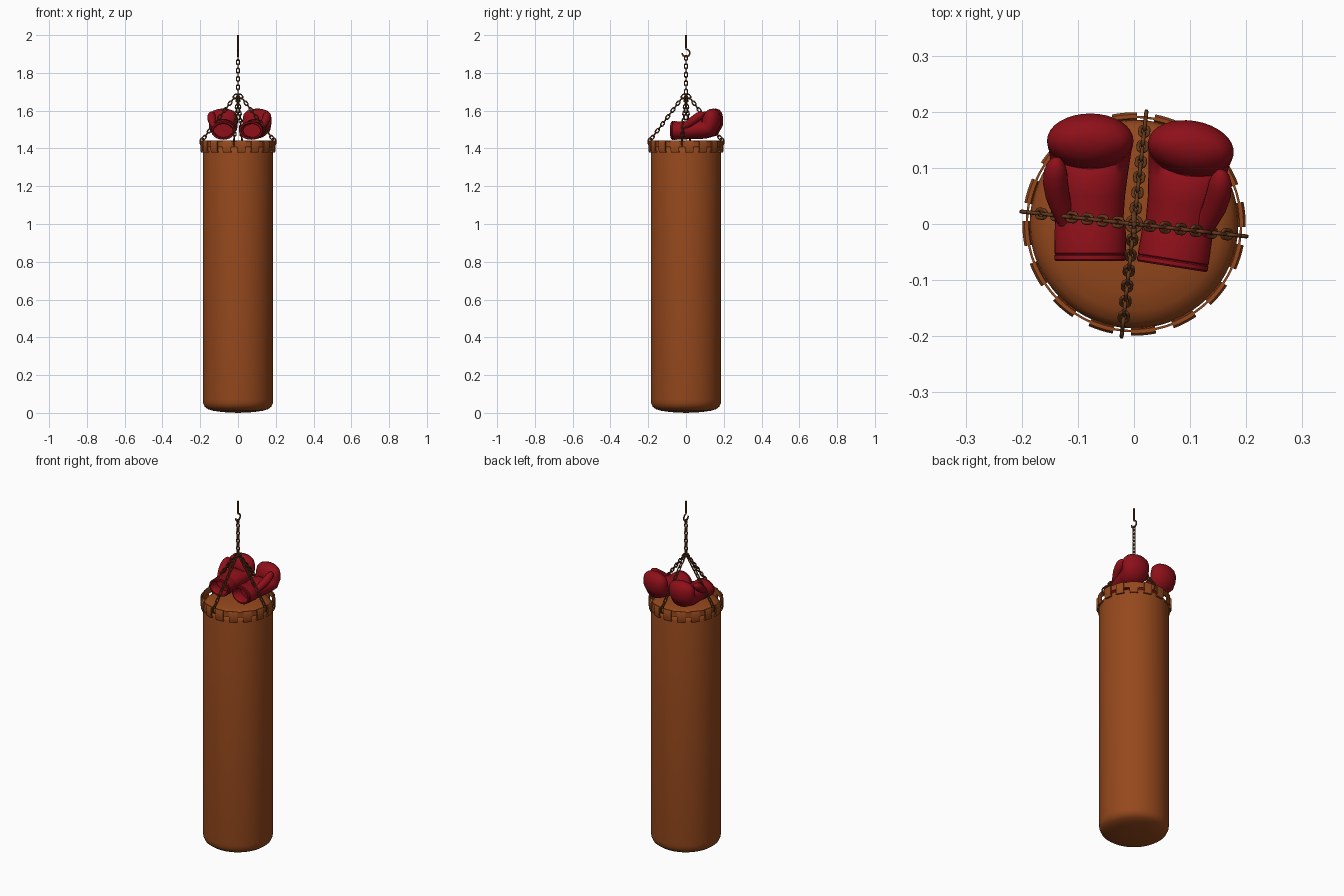
import bpy, bmesh, math
from mathutils import Vector, Matrix

if "Cube" in bpy.data.objects:
    bpy.data.objects.remove(bpy.data.objects["Cube"])

TAU = math.tau

def material(name, rgb):
    m = bpy.data.materials.new(name)
    m.diffuse_color = (*rgb, 1)
    m.use_nodes = True
    m.node_tree.nodes["Principled BSDF"].inputs["Base Color"].default_value = m.diffuse_color
    return m

LEATHER = material("brown_leather", (0.30, 0.065, 0.012))
METAL = material("rusty_metal", (0.13, 0.042, 0.012))
RED = material("red_leather", (0.27, 0.005, 0.01))

def finish(bm, name, mat, angle=40):
    bmesh.ops.recalc_face_normals(bm, faces=bm.faces)
    me = bpy.data.meshes.new(name)
    bm.to_mesh(me)
    bm.free()
    me.materials.append(mat)
    ob = bpy.data.objects.new(name, me)
    bpy.context.collection.objects.link(ob)
    bpy.ops.object.select_all(action='DESELECT')
    ob.select_set(True)
    bpy.context.view_layer.objects.active = ob
    bpy.ops.object.shade_smooth_by_angle(angle=math.radians(angle))
    return ob

def loft(bm, rings, closed=False, caps=True):
    """Skin a list of point rings."""
    vr = [[bm.verts.new(p) for p in r] for r in rings]
    n = len(vr[0])
    pairs = list(zip(vr, vr[1:])) + ([(vr[-1], vr[0])] if closed else [])
    for a, b in pairs:
        for i in range(n):
            j = (i + 1) % n
            bm.faces.new((a[i], a[j], b[j], b[i]))
    if caps and not closed:
        bm.faces.new(vr[0])
        bm.faces.new(vr[-1])

def lathe(name, profile, mat, closed=False, seg=64, angle=40):
    bm = bmesh.new()
    loft(bm, [[(r * math.cos(TAU * i / seg), r * math.sin(TAU * i / seg), z)
               for i in range(seg)] for r, z in profile], closed)
    return finish(bm, name, mat, angle)

def tube(bm, pts, radius, closed=False, sides=8):
    """Sweep a circle along a planar path."""
    pts = [Vector(p) for p in pts]
    n = len(pts)
    normal = Vector((0, 0, 0))
    for a, b, c in zip(pts, pts[1:], pts[2:]):
        normal += (b - a).cross(c - b)
    normal = normal.normalized() if normal.length > 1e-9 else Vector((1, 0, 0))
    rings = []
    for k, p in enumerate(pts):
        a = pts[(k - 1) % n] if closed or k else p
        b = pts[(k + 1) % n] if closed or k < n - 1 else p
        side = (b - a).normalized().cross(normal)
        rad = radius[k] if isinstance(radius, list) else radius
        rings.append([p + (side * math.cos(TAU * i / sides) + normal * math.sin(TAU * i / sides)) * rad
                      for i in range(sides)])
    loft(bm, rings, closed)

def chain(name, start, end, pitch=0.0235):
    start, end = Vector(start), Vector(end)
    d = end - start
    count = round(d.length / pitch)
    rot = d.to_track_quat('Z', 'Y').to_matrix()
    bm = bmesh.new()
    for k in range(count):
        pts = []
        for i in range(20):
            a = TAU * (i + 0.5) / 20
            flat = 0.0075 * math.cos(a)
            along = 0.0075 * math.sin(a) + math.copysign(0.006, math.sin(a))
            p = Vector((flat, 0, along) if k % 2 else (0, flat, along))
            pts.append(start + d * ((k + 0.5) / count) + rot @ p)
        tube(bm, pts, 0.0034, True)
    return finish(bm, name, METAL, 60)

# punching bag with domed ends
lathe("bag_body", [(0.002, 0), (0.08, 0.004), (0.13, 0.011), (0.16, 0.02), (0.176, 0.032), (0.184, 0.05),
                   (0.186, 0.07), (0.186, 1.38), (0.183, 1.395), (0.174, 1.408), (0.155, 1.419),
                   (0.12, 1.427), (0.07, 1.432), (0.002, 1.434)], LEATHER)

# belt around the top rim
lathe("rim_belt", [(0.189, 1.408), (0.193, 1.408), (0.193, 1.44), (0.189, 1.44)], LEATHER, True)

# strap loops folded over the belt
TILT = math.radians(-6.3)
bm = bmesh.new()
section = [(0.184, 1.378), (0.195, 1.378), (0.199, 1.388), (0.199, 1.436), (0.195, 1.442),
           (0.188, 1.442), (0.186, 1.436), (0.193, 1.436), (0.193, 1.388), (0.184, 1.385)]
for k in range(16):
    mid = TILT + TAU * (k + 0.5) / 16
    rings = []
    for s in range(5):
        a = mid + (s / 4 - 0.5) * TAU / 16 * 0.58
        rings.append([(r * math.cos(a), r * math.sin(a), z) for r, z in section])
    loft(bm, rings)
finish(bm, "strap_loops", LEATHER, 35)

# four slanted chains with rings gripping the belt
for k in range(4):
    a = TILT + k * TAU / 4
    u = Vector((math.cos(a), math.sin(a), 0))
    chain(f"slanted_chain_{k + 1}", u * 0.187 + Vector((0, 0, 1.448)), u * 0.008 + Vector((0, 0, 1.685)))
    bm = bmesh.new()
    c = u * 0.191 + Vector((0, 0, 1.435))
    tube(bm, [c + u * 0.011 * math.cos(t) + Vector((0, 0, 0.02 * math.sin(t)))
              for t in [TAU * i / 20 for i in range(20)]], 0.0036, True)
    finish(bm, f"belt_ring_{k + 1}", METAL, 60)

# upper chain, joining ring and hook
chain("upper_chain", (0, 0, 1.69), (0, 0, 1.89))
bm = bmesh.new()
tube(bm, [(0.013 * math.cos(TAU * i / 24), 0.013 * math.sin(TAU * i / 24), 1.686) for i in range(24)], 0.0036, True)
finish(bm, "joining_ring", METAL, 60)
bm = bmesh.new()
arc = [math.radians(90 - 15 * i) for i in range(19)]
tube(bm, [(0, 0, 2.0), (0, 0, 1.96), (0, 0, 1.932)] +
     [(0, 0.02 * math.cos(t), 1.905 + 0.02 * math.sin(t)) for t in arc], 0.0042)
finish(bm, "ceiling_hook", METAL, 60)

def ellipse_ring(y, z, tilt, rx, rt, n=32):
    t = math.radians(tilt)
    return [(rx * math.cos(TAU * i / n), y - rt * math.sin(t) * math.sin(TAU * i / n),
             z + rt * math.cos(t) * math.sin(TAU * i / n)) for i in range(n)]

def glove(prefix, mirror, matrix):
    parts = []
    # curled hand: palm up into the fist
    bm = bmesh.new()
    loft(bm, [ellipse_ring(*s) for s in [
        (-0.01, 1.495, 0, 0.058, 0.045), (0.05, 1.499, 0, 0.062, 0.049), (0.095, 1.503, 10, 0.068, 0.052),
        (0.133, 1.507, 42, 0.074, 0.051), (0.147, 1.535, 78, 0.077, 0.050), (0.149, 1.562, 92, 0.077, 0.048),
        (0.148, 1.582, 98, 0.072, 0.043), (0.146, 1.598, 102, 0.056, 0.032), (0.145, 1.607, 102, 0.030, 0.017),
        (0.145, 1.609, 102, 0.008, 0.005)]])
    parts.append(finish(bm, prefix + "_hand", RED, 70))
    # hollow cuff with a rolled hem
    bm = bmesh.new()
    loft(bm, [ellipse_ring(y, 1.495, 0, 0.062 + d, 0.047 + d) for y, d in [
        (0.008, -0.006), (0.008, -0.001), (0.003, 0.001), (-0.052, 0.002), (-0.054, 0.0), (-0.056, 0.002),
        (-0.063, 0.002), (-0.066, -0.001), (-0.066, -0.008), (-0.06, -0.012), (-0.015, -0.013)]], True)
    parts.append(finish(bm, prefix + "_cuff", RED))
    # thumb on the outer side
    bm = bmesh.new()
    path = [(-0.040, 0.0, 1.510), (-0.050, 0.025, 1.525), (-0.058, 0.05, 1.543), (-0.062, 0.075, 1.560),
            (-0.062, 0.093, 1.574), (-0.061, 0.106, 1.583), (-0.060, 0.114, 1.588), (-0.060, 0.117, 1.590)]
    tube(bm, path, [0.016, 0.019, 0.0215, 0.0225, 0.021, 0.016, 0.009, 0.002], sides=16)
    parts.append(finish(bm, prefix + "_thumb", RED, 70))
    for ob in parts:
        if mirror:
            ob.data.transform(Matrix.Scale(-1, 4, (1, 0, 0)))
            ob.data.flip_normals()
        ob.data.transform(matrix)

# pair of gloves resting on the bag
glove("left_glove", False, Matrix.Translation((-0.078, 0.0, 0)))
glove("right_glove", True, Matrix.Translation((0.078, -0.011, 0)) @ Matrix.Rotation(math.radians(-9), 4, 'Z'))
